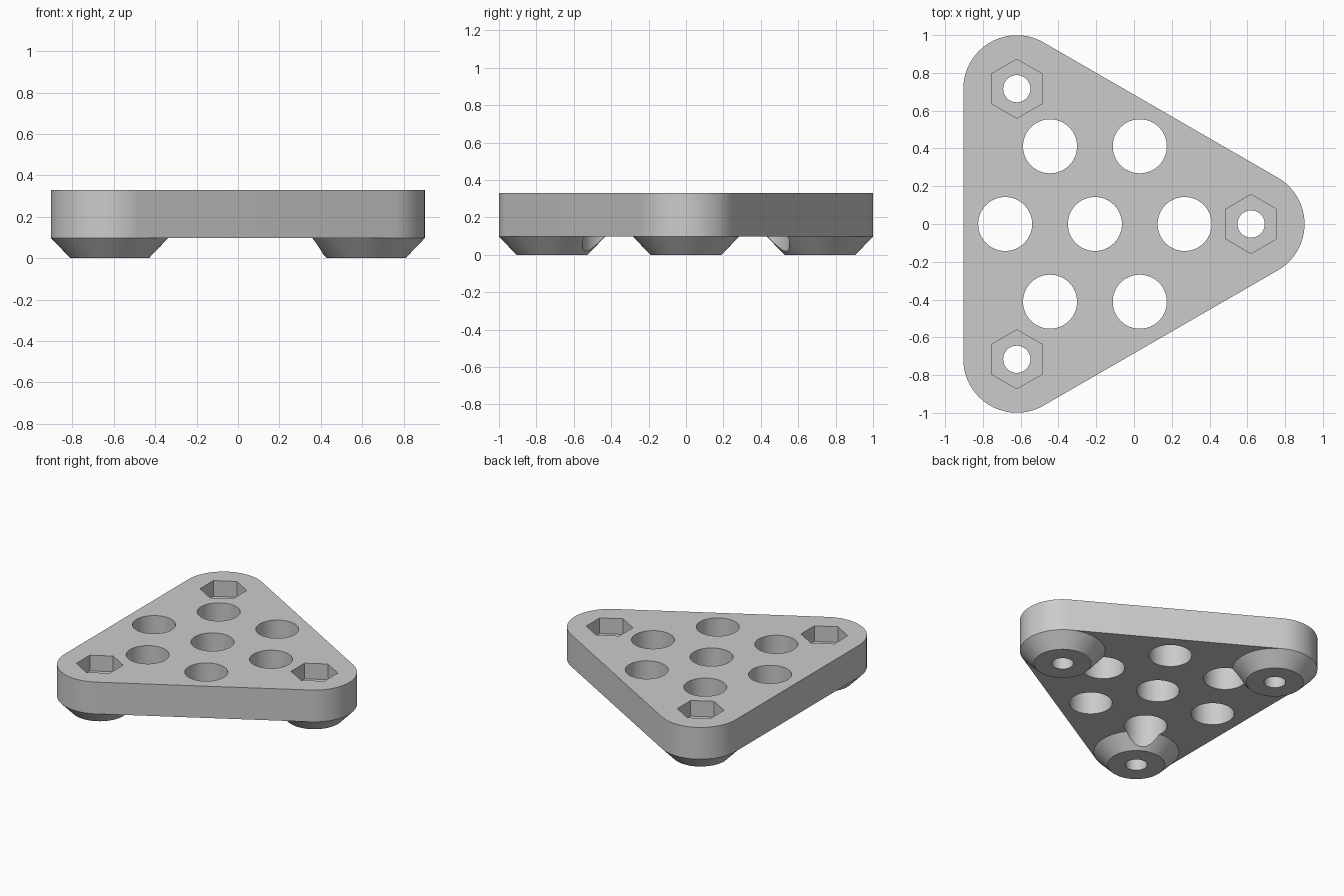
import bpy
import bmesh
from math import cos, sin, pi, radians

if "Cube" in bpy.data.objects:
    bpy.data.objects.remove(bpy.data.objects["Cube"], do_unlink=True)

# Main dimensions
CENTRE_X = -0.207
CORNER_DIST = 0.827
CORNER_R = 0.283
FOOT_H = 0.097
TOP = 0.33
NUT_DEPTH = 0.115

grey = bpy.data.materials.new("plain grey")
grey.use_nodes = True
colour = (0.6, 0.6, 0.6, 1)
grey.diffuse_color = colour
grey.node_tree.nodes["Principled BSDF"].inputs["Base Color"].default_value = colour


def polar(dist, degrees):
    a = radians(degrees)
    return CENTRE_X + dist * cos(a), dist * sin(a)


def ring(centre, radius, n, start=0.0):
    return [(centre[0] + radius * cos(start + 2 * pi * i / n),
             centre[1] + radius * sin(start + 2 * pi * i / n)) for i in range(n)]


def add_loft(bm, low, high, z0, z1):
    """Closed solid between two outlines with equal point counts."""
    a = [bm.verts.new((x, y, z0)) for x, y in low]
    b = [bm.verts.new((x, y, z1)) for x, y in high]
    bm.faces.new(a[::-1])
    bm.faces.new(b)
    for i in range(len(a)):
        j = (i + 1) % len(a)
        bm.faces.new((a[i], a[j], b[j], b[i]))


def make_object(name, solids):
    bm = bmesh.new()
    for solid in solids:
        add_loft(bm, *solid)
    mesh = bpy.data.meshes.new(name)
    bm.to_mesh(mesh)
    bm.free()
    mesh.materials.append(grey)
    obj = bpy.data.objects.new(name, mesh)
    bpy.context.collection.objects.link(obj)
    return obj


corner_angles = (0, 120, 240)
corners = [polar(CORNER_DIST, a) for a in corner_angles]

# Rounded triangular plate
outline = []
for centre, angle in zip(corners, corner_angles):
    for i in range(33):
        a = radians(angle - 60 + 120 * i / 32)
        outline.append((centre[0] + CORNER_R * cos(a), centre[1] + CORNER_R * sin(a)))
plate = make_object("plate", [(outline, outline, FOOT_H, TOP)])

# Tapered feet under the corners
feet = [make_object("foot_%d" % (k + 1),
                    [(ring(c, 0.19, 96), ring(c, CORNER_R, 96), 0, FOOT_H)])
        for k, c in enumerate(corners)]

# Cutters: large round holes, bolt holes and hexagonal nut pockets
large = [polar(0, 0)] + [polar(0.475, 60 * k) for k in range(6)]
holes = [(c, 0.143, 64) for c in large] + [(c, 0.072, 48) for c in corners]
hole_cutter = make_object("hole_cutter", [
    (ring(c, r, n), ring(c, r, n), -0.1, TOP + 0.1) for c, r, n in holes])
nut_cutter = make_object("nut_cutter", [
    (ring(c, 0.156, 6, pi / 2), ring(c, 0.156, 6, pi / 2), TOP - NUT_DEPTH, TOP + 0.1)
    for c in corners])

for obj, cutters in [(plate, (hole_cutter, nut_cutter))] + [(f, (hole_cutter,)) for f in feet]:
    for cutter in cutters:
        mod = obj.modifiers.new(cutter.name, 'BOOLEAN')
        mod.operation = 'DIFFERENCE'
        mod.solver = 'EXACT'
        mod.object = cutter

# Bake the cuts, then drop the cutters
graph = bpy.context.evaluated_depsgraph_get()
baked = [(o, bpy.data.meshes.new_from_object(o.evaluated_get(graph))) for o in [plate] + feet]
for obj, mesh in baked:
    obj.modifiers.clear()
    obj.data = mesh
for cutter in (hole_cutter, nut_cutter):
    bpy.data.objects.remove(cutter, do_unlink=True)

# Smooth the round walls, keep rims sharp
bpy.ops.object.select_all(action='DESELECT')
for obj in [plate] + feet:
    obj.select_set(True)
bpy.context.view_layer.objects.active = plate
bpy.ops.object.shade_smooth_by_angle(angle=radians(30))
